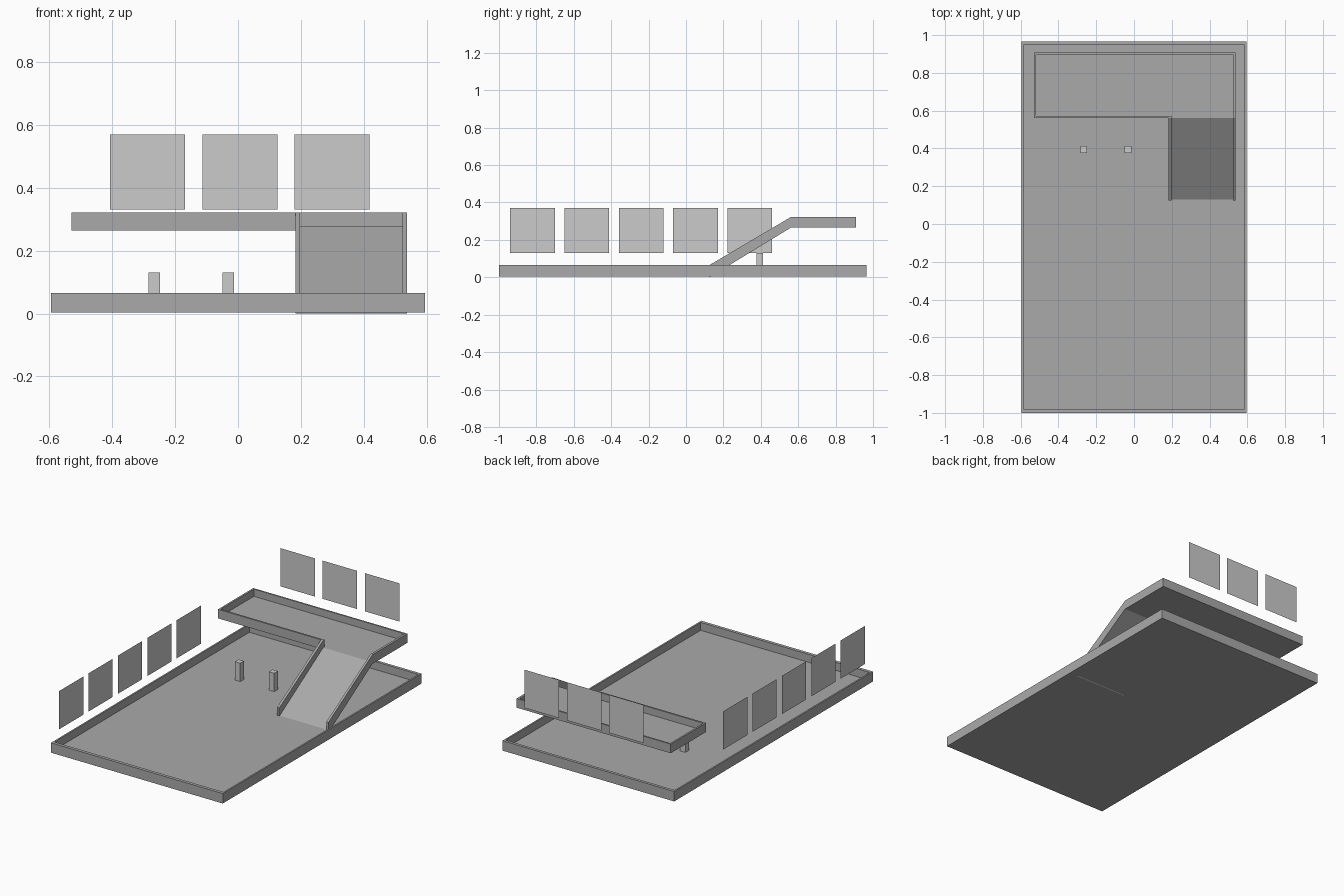
import bpy, bmesh
from mathutils import Vector

if "Cube" in bpy.data.objects:
    bpy.data.objects.remove(bpy.data.objects["Cube"])

# Darker grey of the floors, parapets and ramp
dark = bpy.data.materials.new("dark_grey")
dark.diffuse_color = (0.4, 0.4, 0.4, 1.0)
dark.use_nodes = True
dark.node_tree.nodes["Principled BSDF"].inputs["Base Color"].default_value = dark.diffuse_color


def finish(name, bm, mat=None):
    bmesh.ops.recalc_face_normals(bm, faces=bm.faces)
    me = bpy.data.meshes.new(name)
    bm.to_mesh(me)
    bm.free()
    if mat:
        me.materials.append(mat)
    ob = bpy.data.objects.new(name, me)
    bpy.context.collection.objects.link(ob)
    return ob


def prism(name, points, offset=None, mat=None):
    """Extrude a flat outline along an offset vector."""
    bm = bmesh.new()
    face = bm.faces.new([bm.verts.new(p) for p in points])
    if offset:
        out = bmesh.ops.extrude_face_region(bm, geom=[face], use_keep_orig=True)
        verts = [g for g in out["geom"] if isinstance(g, bmesh.types.BMVert)]
        bmesh.ops.translate(bm, verts=verts, vec=Vector(offset))
    return finish(name, bm, mat)


def rect(x0, x1, y0, y1, z):
    return [(x0, y0, z), (x1, y0, z), (x1, y1, z), (x0, y1, z)]


def box(name, x0, x1, y0, y1, z0, z1, mat=None):
    return prism(name, rect(x0, x1, y0, y1, z0), (0, 0, z1 - z0), mat)


# Ground level: one open tray with a raised rim
X, Y0, Y1, Z0, Z1, FLOOR = 0.595, -1.0, 0.966, 0.003, 0.065, 0.015
bm = bmesh.new()
rings = [[bm.verts.new(p) for p in ring] for ring in (
    rect(-X, X, Y0, Y1, Z0),
    rect(-X, X, Y0, Y1, Z1),
    rect(-X + 0.01, X - 0.01, Y0 + 0.02, Y1 - 0.018, Z1),
    rect(-X + 0.01, X - 0.01, Y0 + 0.02, Y1 - 0.018, FLOOR))]
for a, b in zip(rings, rings[1:]):
    for i in range(4):
        j = (i + 1) % 4
        bm.faces.new((a[i], a[j], b[j], b[i]))
bm.faces.new(rings[0])
bm.faces.new(rings[-1])
finish("ground_floor_tray", bm, dark)

# Upper level: slab and parapet with a gap where the ramp arrives
box("upper_floor", -0.53, 0.538, 0.56, 0.908, 0.265, 0.277, dark)
parapet = [(0.538, 0.56), (0.538, 0.908), (-0.53, 0.908), (-0.53, 0.56),
           (0.198, 0.56), (0.198, 0.571), (-0.519, 0.571), (-0.519, 0.898),
           (0.524, 0.898), (0.524, 0.56)]
prism("upper_parapet", [(x, y, 0.265) for x, y in parapet], (0, 0, 0.057), dark)

# Ramp: sloping slab between two side walls
slab = [(0.125, 0.0), (0.56, 0.265), (0.56, 0.277), (0.125, 0.012)]
side = [(0.125, 0.0), (0.56, 0.265), (0.56, 0.322), (0.125, 0.065)]
for name, profile, x0, x1 in (("ramp_slab", slab, 0.183, 0.538),
                              ("ramp_wall_left", side, 0.183, 0.198),
                              ("ramp_wall_right", side, 0.524, 0.538)):
    prism(name, [(x0, y, z) for y, z in profile], (x1 - x0, 0, 0), dark)

# Two short square posts
for i, x in enumerate((-0.266, -0.031)):
    box(f"post_{i + 1}", x - 0.018, x + 0.018, 0.376, 0.412, FLOOR, 0.13)

# Floating square panels along the left side and the back
H = 0.1195
square = ((-H, -H), (H, -H), (H, H), (-H, H))
for i in range(5):
    y = -0.821 + 0.2905 * i
    prism(f"left_panel_{i + 1}", [(-0.58, y + a, 0.25 + b) for a, b in square])
for i in range(3):
    x = -0.2875 + 0.2935 * i
    prism(f"back_panel_{i + 1}", [(x + a, 1.0, 0.45 + b) for a, b in square])
